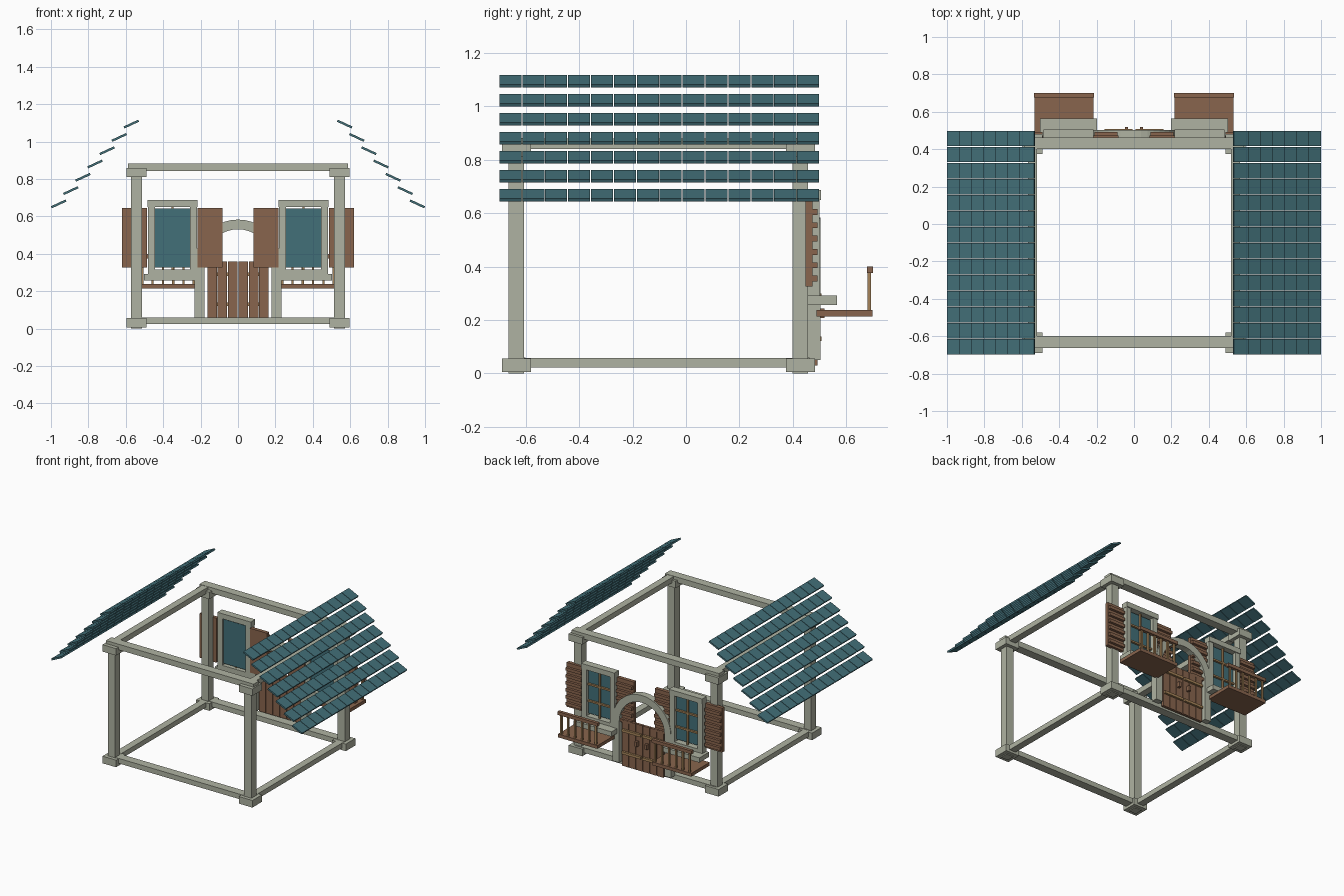
import bpy
import bmesh
from math import radians, pi, cos, sin
from mathutils import Matrix

if "Cube" in bpy.data.objects:
    bpy.data.objects.remove(bpy.data.objects["Cube"], do_unlink=True)


def material(name, rgb):
    m = bpy.data.materials.new(name)
    m.use_nodes = True
    col = (*rgb, 1)
    m.diffuse_color = col
    bsdf = m.node_tree.nodes["Principled BSDF"]
    bsdf.inputs["Base Color"].default_value = col
    bsdf.inputs["Roughness"].default_value = 0.8
    return m


STONE = material("pale stone", (0.43, 0.45, 0.36))
TEAL = material("teal", (0.055, 0.16, 0.19))
BROWN = material("brown wood", (0.25, 0.13, 0.075))
TAN = material("tan wood", (0.38, 0.23, 0.10))


def finish(name, bm, mat):
    bmesh.ops.recalc_face_normals(bm, faces=bm.faces)
    me = bpy.data.meshes.new(name)
    bm.to_mesh(me)
    bm.free()
    me.materials.append(mat)
    ob = bpy.data.objects.new(name, me)
    bpy.context.scene.collection.objects.link(ob)
    return ob


def add_box(bm, x, y, z, turn=0):
    """Box from (min, max) ranges, optionally turned about y."""
    mid = [(a + b) / 2 for a, b in (x, y, z)]
    size = [abs(b - a) for a, b in (x, y, z)]
    m = Matrix.Translation(mid) @ Matrix.Rotation(turn, 4, 'Y') @ Matrix.Diagonal((*size, 1))
    bmesh.ops.create_cube(bm, size=1, matrix=m)


def boxes(name, mat, ranges):
    bm = bmesh.new()
    for r in ranges:
        add_box(bm, *r)
    return finish(name, bm, mat)


def around(c, half):
    return (c - half, c + half)


# Timber frame: posts, feet, caps and beams
POST_X, FRONT_Y, BACK_Y = 0.543, -0.635, 0.428
for sx, side in ((-1, "right"), (1, "left")):
    x = sx * POST_X
    for y, end in ((FRONT_Y, "front"), (BACK_Y, "back")):
        tag = f"{end}_{side}"
        boxes("post_" + tag, STONE, [(around(x, 0.029), around(y, 0.029), (0, 0.845))])
        for part, z in (("foot_", (0.006, 0.057)), ("cap_", (0.81, 0.86))):
            boxes(part + tag, STONE, [(around(x, 0.054), around(y, 0.054), z)])
    for part, z in (("bottom", (0.022, 0.058)), ("top", (0.841, 0.88))):
        boxes(f"{part}_beam_{side}", STONE, [(around(x, 0.025), (FRONT_Y, BACK_Y), z)])
for y, end in ((FRONT_Y, "front"), (BACK_Y, "back")):
    c = y + 0.004
    boxes("top_beam_" + end, STONE, [((-0.588, 0.588), around(c, 0.031), (0.842, 0.882))])
    boxes("bottom_beam_" + end, STONE, [((-0.56, 0.56), around(c, 0.031), (0.024, 0.06))])

# Roof slopes: rows of separate tilted tiles
ROWS, COLS = 7, 14
for s, side in ((-1, "right"), (1, "left")):
    bm = bmesh.new()
    for r in range(ROWS):
        x = s * (0.9585 - r * 0.0647)
        z = 0.667 + r * 0.0711
        for c in range(COLS):
            y = -0.7 + (c + 0.5) * 1.2 / COLS
            add_box(bm, around(x, 0.043), around(y, 0.0412), around(z, 0.006), s * radians(25))
    finish("roof_tiles_" + side, bm, TEAL)

# Door arch: straight legs joined by a half ring
ARCH_Z, R_OUT, R_IN, STEPS = 0.351, 0.232, 0.18, 20


def arch_outline(r):
    arc = [(r * cos(pi * i / STEPS), ARCH_Z + r * sin(pi * i / STEPS)) for i in range(STEPS + 1)]
    return [(r, 0.05)] + arc + [(-r, 0.05)]


bm = bmesh.new()
rings = [[bm.verts.new((px, y, pz)) for px, pz in arch_outline(r)]
         for r, y in ((R_OUT, 0.455), (R_OUT, 0.503), (R_IN, 0.503), (R_IN, 0.455))]
for k in range(4):
    a, b = rings[k], rings[(k + 1) % 4]
    for i in range(len(a) - 1):
        bm.faces.new((a[i], a[i + 1], b[i + 1], b[i]))
for i in (0, -1):
    bm.faces.new([ring[i] for ring in rings])
finish("door_arch", bm, STONE)

# Gate of planks with battens and handles
PITCH = 0.0555
boxes("door_planks", BROWN,
      [(around((i - 2.5) * PITCH, 0.0255), (0.474, 0.493), (0.03, 0.36)) for i in range(6)])
boxes("door_battens", TAN,
      [(around(s * 0.083, 0.076), (0.493, 0.508), around(z, 0.009))
       for s in (-1, 1) for z in (0.13, 0.29)])
boxes("door_handles", BROWN,
      [(around(s * 0.04, 0.009), (0.493, 0.518), around(0.225, 0.018)) for s in (-1, 1)])

# Windows with shutters and balconies, one on each side of the gate
for s, side in ((-1, "right"), (1, "left")):
    cx = s * 0.35
    boxes("window_frame_" + side, STONE, [
        (around(cx, 0.133), (0.455, 0.506), (0.65, 0.687)),
        (around(cx, 0.131), (0.455, 0.5), (0.285, 0.315)),
        (around(cx - 0.112, 0.019), (0.455, 0.5), (0.3, 0.66)),
        (around(cx + 0.112, 0.019), (0.455, 0.5), (0.3, 0.66))])
    boxes("window_sill_" + side, STONE, [(around(cx, 0.152), (0.455, 0.565), (0.257, 0.291))])
    boxes("window_glass_" + side, TEAL, [(around(cx, 0.094), (0.466, 0.474), (0.326, 0.643))])
    boxes("window_bars_" + side, TAN,
          [(around(cx, 0.006), (0.474, 0.488), (0.315, 0.65))]
          + [(around(cx, 0.094), (0.474, 0.488), around(z, 0.006)) for z in (0.42, 0.54)])

    # Shutters with slats
    for offset, place in ((0.2025, "outer"), (-0.2, "inner")):
        x = cx + s * offset
        boxes(f"shutter_{place}_{side}", BROWN, [(around(x, 0.067), (0.448, 0.474), (0.326, 0.645))])
        boxes(f"shutter_slats_{place}_{side}", BROWN,
              [(around(x, 0.062), (0.474, 0.492), around(0.355 + i * 0.05, 0.011)) for i in range(6)])

    # Balcony
    bx = s * 0.374
    boxes("balcony_floor_" + side, BROWN, [(around(bx, 0.157), (0.489, 0.698), (0.214, 0.238))])
    boxes("balcony_rail_" + side, BROWN, [(around(bx, 0.16), (0.677, 0.7), (0.376, 0.4))])
    boxes("balcony_balusters_" + side, TAN,
          [(around(bx + (i - 2.5) * 0.055, 0.006), (0.68, 0.692), (0.238, 0.376)) for i in range(6)])
